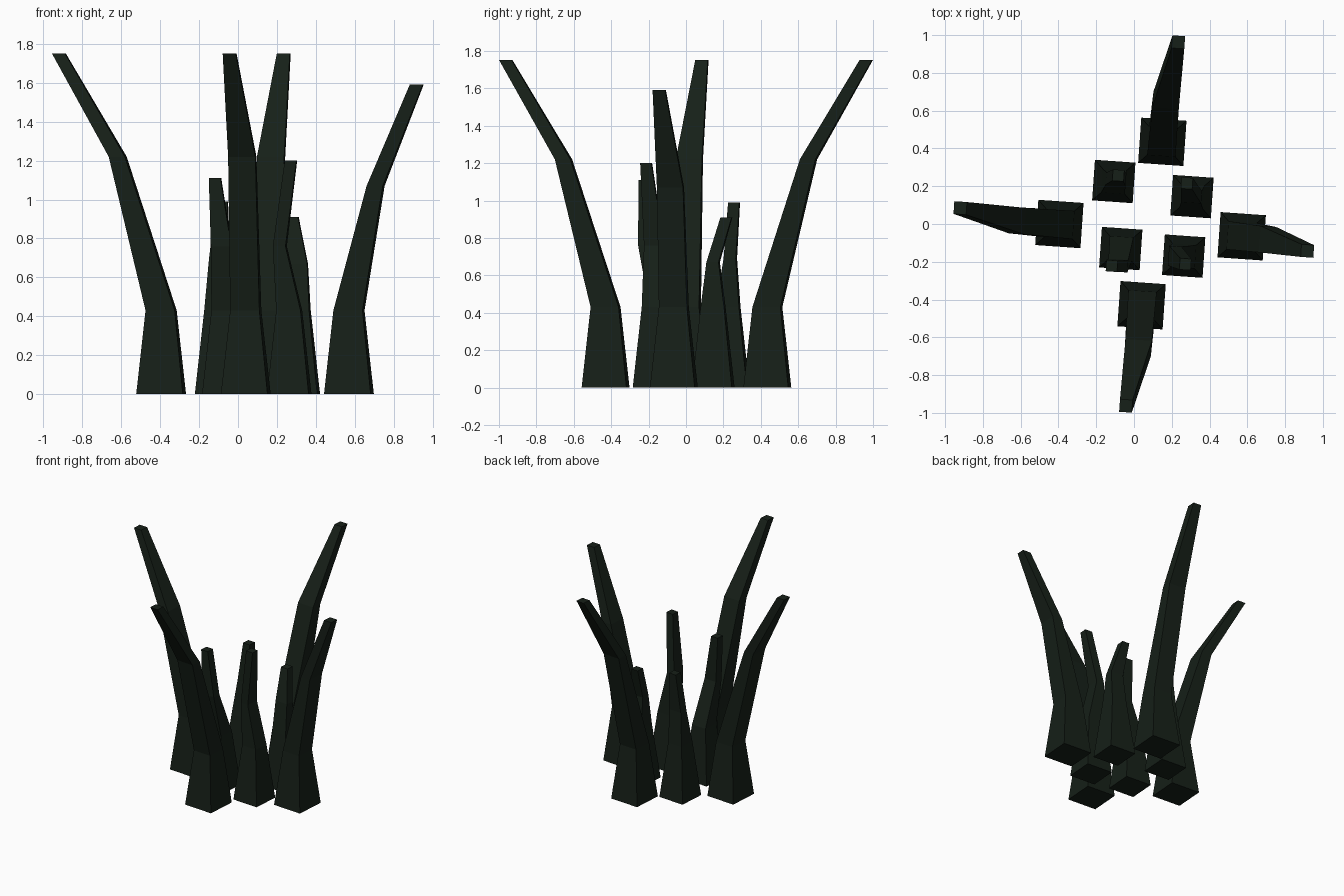
import bpy, bmesh
from math import radians
from mathutils import Matrix, Vector

if "Cube" in bpy.data.objects:
    bpy.data.objects.remove(bpy.data.objects["Cube"])

mat = bpy.data.materials.new("dark_green")
mat.diffuse_color = (0.008, 0.014, 0.009, 1)
mat.use_nodes = True
mat.node_tree.nodes["Principled BSDF"].inputs["Base Color"].default_value = mat.diffuse_color


def blade(name, heading, base, mid, top, z_low, z_mid, z_top, sizes):
    """Loft four square rings; heading is the axis ('x' or 'y') the blade bends along."""
    base_w, low_w, (thick, wide), top_w = sizes
    mid_size = (thick, wide) if heading == 'x' else (wide, thick)
    stations = [(base, 0, (base_w, base_w)), (base, z_low, (low_w, low_w)),
                (mid, z_mid, mid_size), (top, z_top, (top_w, top_w))]
    turn = Matrix.Rotation(radians(-4), 3, 'Z')
    bm = bmesh.new()
    rings = []
    for (x, y), z, (w, d) in stations:
        rings.append([bm.verts.new(Vector((x, y, z)) + turn @ Vector((sx * w / 2, sy * d / 2, 0)))
                      for sx, sy in ((-1, -1), (1, -1), (1, 1), (-1, 1))])
    for a, b in zip(rings, rings[1:]):
        for i in range(4):
            j = (i + 1) % 4
            bm.faces.new((a[i], a[j], b[j], b[i]))
    bm.faces.new(rings[0][::-1])
    bm.faces.new(rings[-1])
    mesh = bpy.data.meshes.new(name)
    bm.to_mesh(mesh)
    bm.free()
    mesh.materials.append(mat)
    bpy.context.collection.objects.link(bpy.data.objects.new(name, mesh))


TALL = (0.24, 0.15, (0.083, 0.14), 0.067)
SHORT = (0.215, 0.125, (0.065, 0.105), 0.06)

# Tall outer blades
blade("tall_blade_back", 'y', (0.15, 0.435), (0.17, 0.655), (0.235, 0.963), 0.43, 1.22, 1.75, TALL)
blade("tall_blade_left", 'x', (-0.395, 0.0), (-0.618, 0.018), (-0.92, 0.085), 0.43, 1.22, 1.75, TALL)
blade("tall_blade_front", 'y', (0.04, -0.43), (0.022, -0.655), (-0.043, -0.963), 0.43, 1.22, 1.75, TALL)
blade("tall_blade_right", 'x', (0.57, -0.065), (0.707, -0.083), (0.918, -0.143), 0.43, 1.07, 1.59, TALL)

# Short inner blades
blade("short_blade_back_left", 'y', (-0.107, 0.225), (-0.095, 0.237), (-0.083, 0.257), 0.43, 0.69, 0.99, SHORT)
blade("short_blade_back_right", 'y', (0.307, 0.145), (0.305, 0.145), (0.28, 0.216), 0.43, 0.67, 0.91, SHORT)
blade("short_blade_front_left", 'y', (-0.07, -0.13), (-0.085, -0.22), (-0.118, -0.222), 0.43, 0.76, 1.11, SHORT)
blade("short_blade_front_right", 'x', (0.263, -0.17), (0.215, -0.17), (0.272, -0.213), 0.43, 0.76, 1.20, SHORT)
